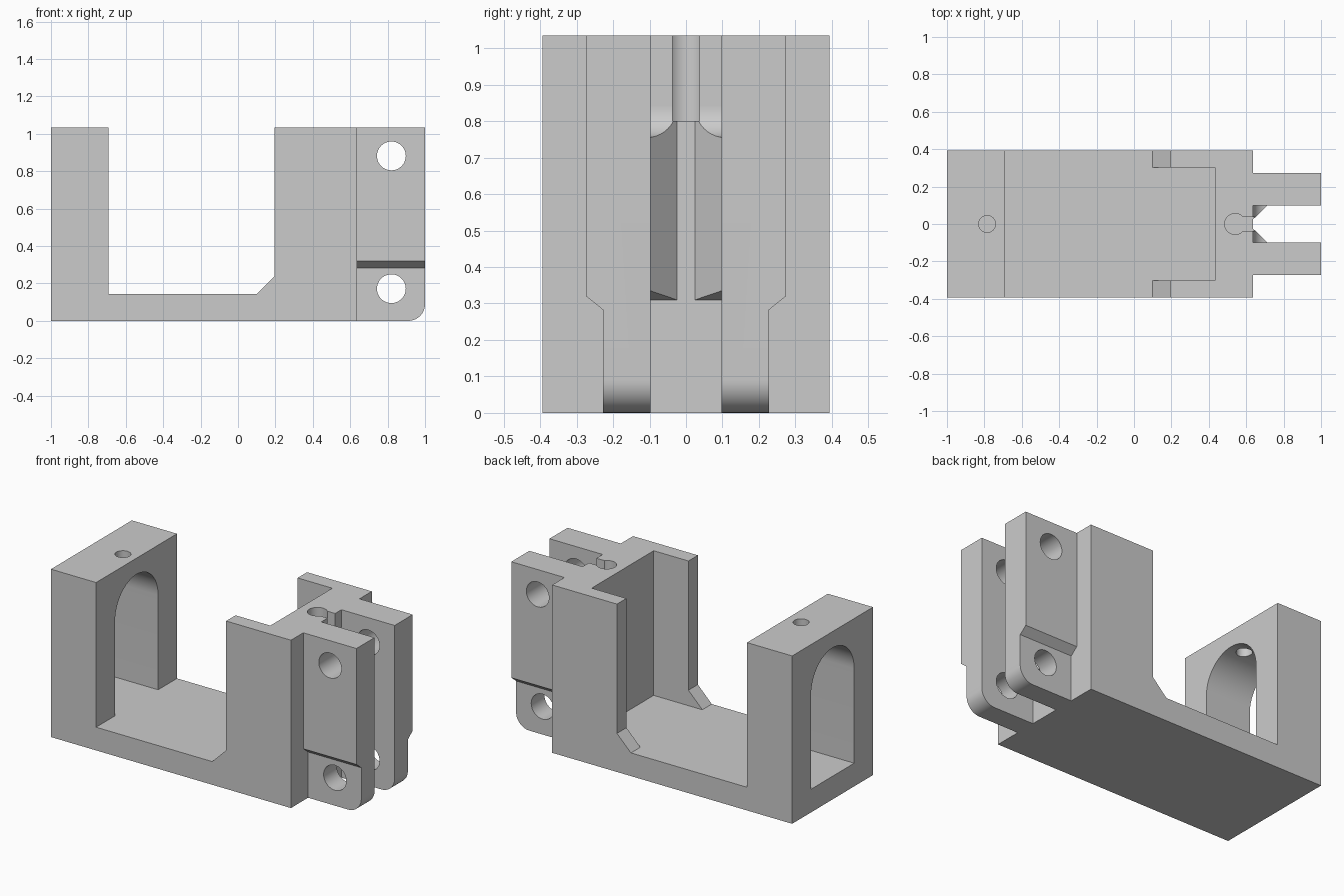
import bpy, bmesh, math
from mathutils import Vector

cube = bpy.data.objects.get("Cube")
if cube:
    bpy.data.objects.remove(cube, do_unlink=True)

grey = bpy.data.materials.new("light_grey")
grey.use_nodes = True
grey.diffuse_color = (0.6, 0.6, 0.6, 1)
grey.node_tree.nodes["Principled BSDF"].inputs["Base Color"].default_value = (0.6, 0.6, 0.6, 1)

TOP, FLOOR, HALF, FACE = 1.035, 0.143, 0.394, 0.637   # shared dimensions


def prism(name, outline, axis, start, end):
    """Extrude a 2D outline along x (y, z), y (x, z) or z (x, y)."""
    place = {"x": lambda a, b, d: (d, a, b),
             "y": lambda a, b, d: (a, d, b),
             "z": lambda a, b, d: (a, b, d)}[axis]
    bm = bmesh.new()
    face = bm.faces.new([bm.verts.new(place(a, b, start)) for a, b in outline])
    grown = bmesh.ops.extrude_face_region(bm, geom=[face])["geom"]
    moved = [v for v in grown if isinstance(v, bmesh.types.BMVert)]
    bmesh.ops.translate(bm, verts=moved, vec=Vector(place(0, 0, end - start)))
    bmesh.ops.recalc_face_normals(bm, faces=bm.faces)
    mesh = bpy.data.meshes.new(name)
    bm.to_mesh(mesh)
    bm.free()
    mesh.materials.append(grey)
    obj = bpy.data.objects.new(name, mesh)
    bpy.context.collection.objects.link(obj)
    return obj


def arc(cx, cy, r, a0, a1, steps):
    angles = [math.radians(a0 + (a1 - a0) * i / steps) for i in range(steps + 1)]
    return [(cx + r * math.cos(a), cy + r * math.sin(a)) for a in angles]


def circle(cx, cy, r):
    return arc(cx, cy, r, 0, 360, 48)[:-1]


def box(x0, x1, y0, y1):
    return [(x0, y0), (x1, y0), (x1, y1), (x0, y1)]


def apply_modifiers(obj):
    bpy.context.view_layer.update()
    graph = bpy.context.evaluated_depsgraph_get()
    mesh = bpy.data.meshes.new_from_object(obj.evaluated_get(graph))
    obj.modifiers.clear()
    obj.data = mesh


def cut(obj, *cutters):
    for cutter in cutters:
        mod = obj.modifiers.new("cut", "BOOLEAN")
        mod.operation = "DIFFERENCE"
        mod.solver = "EXACT"
        mod.object = cutter
        apply_modifiers(obj)
        bpy.data.objects.remove(cutter, do_unlink=True)


def mirrored(obj):
    """Add the matching part on the other side of y = 0."""
    mod = obj.modifiers.new("mirror", "MIRROR")
    mod.use_axis = (False, True, False)
    mod.use_mirror_merge = False
    apply_modifiers(obj)


# U-shaped body with gusset corners
body = prism("body", [(-1, 0), (FACE, 0), (FACE, TOP), (0.195, TOP), (0.195, 0.238),
                      (0.1, FLOOR), (-0.692, FLOOR), (-0.692, TOP), (-1, TOP)],
             "y", -HALF, HALF)

# Pocket, arched opening, pin hole and keyhole slot
arch = [(-0.21, FLOOR), (0.21, FLOOR)] + arc(0, 0.725, 0.21, 0, 180, 32)
slot_angle = math.degrees(math.asin(0.037 / 0.056))
keyhole = arc(0.541, 0, 0.056, slot_angle, 360 - slot_angle, 40) + [(0.8, -0.037), (0.8, 0.037)]
cut(body,
    prism("pocket_cutter", box(0, 0.432, -0.302, 0.302), "z", FLOOR, 1.2),
    prism("arch_cutter", arch, "x", -1.1, -0.6),
    prism("pin_cutter", circle(-0.785, 0, 0.045), "z", 0.8, 1.2),
    prism("keyhole_cutter", keyhole, "z", 0.8, 1.2))

# Hinge ears: stepped outer side, rounded lower corner, two cross holes
ears = prism("hinge_ears", [(0.098, 0), (0.227, 0), (0.227, 0.282), (0.274, 0.32),
                            (0.274, TOP), (0.098, TOP)], "x", FACE, 1)
corner = [(1.1, -0.1), (1.1, 0.09), (1, 0.09)] + arc(0.91, 0.09, 0.09, 0, -90, 16)[1:] + [(0.91, -0.1)]
cut(ears,
    prism("corner_cutter", corner, "y", 0, 0.5),
    prism("upper_hole_cutter", circle(0.82, 0.882, 0.077), "y", 0, 0.5),
    prism("lower_hole_cutter", circle(0.82, 0.172, 0.077), "y", 0, 0.5))
mirrored(ears)

# Corner ribs between the ears, with a concave top and a sloped underside
ribs = prism("corner_ribs", [(FACE, 0.025), (FACE + 0.075, 0.098), (FACE, 0.098)],
             "z", 0.31, 0.84)
for v in ribs.data.vertices:
    if v.co.x > 0.7 and v.co.z < 0.4:
        v.co.z = 0.335
scoop = arc(FACE + 0.085, 0.84, 0.085, 180, 270, 16) + [(0.8, 0.755), (0.8, 0.9), (FACE, 0.9)]
cut(ribs,
    prism("scoop_cutter", scoop, "y", 0, 0.2),
    prism("slot_cutter", box(0.6, 0.8, -0.037, 0.037), "z", 0.8, 1))
mirrored(ribs)

# Smooth the round surfaces only
for obj in (body, ears, ribs):
    bpy.ops.object.select_all(action="DESELECT")
    obj.select_set(True)
    bpy.context.view_layer.objects.active = obj
    bpy.ops.object.shade_smooth_by_angle(angle=math.radians(30))
